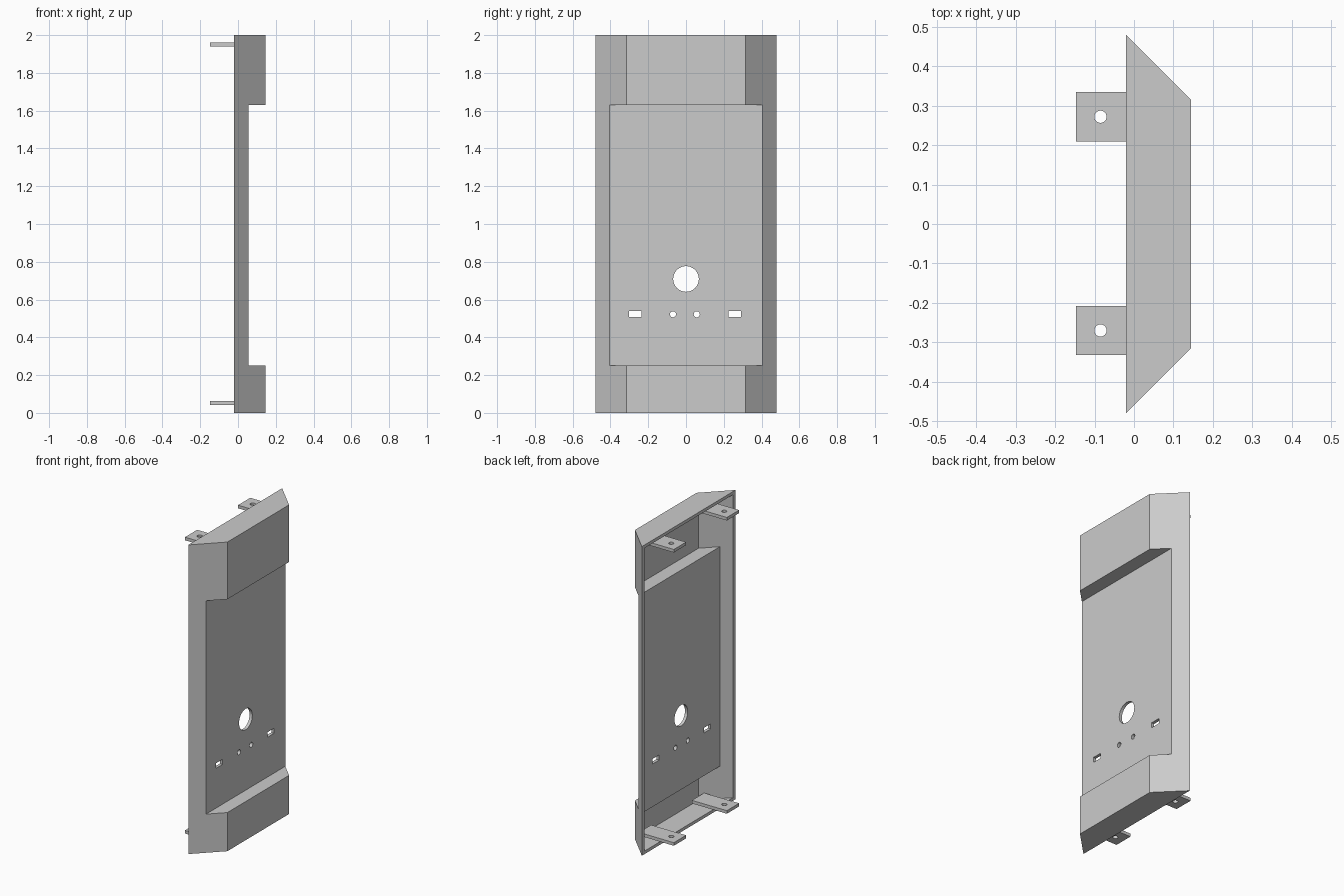
import bpy, bmesh
from mathutils import Matrix

cube = bpy.data.objects.get("Cube")
if cube:
    bpy.data.objects.remove(cube, do_unlink=True)

metal = bpy.data.materials.new("plain grey")
metal.use_nodes = True
GREY = (0.6, 0.6, 0.6, 1)
metal.diffuse_color = GREY
metal.node_tree.nodes["Principled BSDF"].inputs["Base Color"].default_value = GREY

BACK, FRONT, PANEL = -0.02, 0.145, 0.055   # x of rim, front face and recessed panel
HALF = 0.46                                # half width where x is zero
HEIGHT, LOW, HIGH = 2.0, 0.25, 1.63        # overall height and recess limits
WALL = 0.02


def finish(name, bm):
    bmesh.ops.recalc_face_normals(bm, faces=bm.faces)
    mesh = bpy.data.meshes.new(name)
    bm.to_mesh(mesh)
    bm.free()
    mesh.materials.append(metal)
    obj = bpy.data.objects.new(name, mesh)
    bpy.context.collection.objects.link(obj)
    return obj


def prism(name, outline, z0, z1):
    bm = bmesh.new()
    face = bm.faces.new([bm.verts.new((x, y, z0)) for x, y in outline])
    top = bmesh.ops.extrude_face_region(bm, geom=[face])["geom"]
    verts = [v for v in top if isinstance(v, bmesh.types.BMVert)]
    bmesh.ops.translate(bm, verts=verts, vec=(0, 0, z1 - z0))
    return finish(name, bm)


def box(name, x0, x1, y0, y1, z0, z1):
    return prism(name, [(x0, y0), (x1, y0), (x1, y1), (x0, y1)], z0, z1)


def rod(name, radius, length, centre, axis="Z"):
    bm = bmesh.new()
    turn = Matrix.Rotation(1.5707963, 4, "Y") if axis == "X" else Matrix()
    bmesh.ops.create_cone(bm, cap_ends=True, segments=32, radius1=radius, radius2=radius,
                          depth=length, matrix=Matrix.Translation(centre) @ turn)
    return finish(name, bm)


def cut(target, cutter):
    mod = target.modifiers.new("cut", "BOOLEAN")
    mod.operation, mod.solver, mod.object = "DIFFERENCE", "EXACT", cutter
    graph = bpy.context.evaluated_depsgraph_get()
    graph.update()
    mesh = bpy.data.meshes.new_from_object(target.evaluated_get(graph))
    target.modifiers.clear()
    target.data = mesh
    bpy.data.objects.remove(cutter, do_unlink=True)


def trough(name, x0, x1, half, z0, z1, panel, low, high):
    """Bevelled body with a full-width recess across its front."""
    outline = [(x0, x0 - half), (x1, x1 - half), (x1, half - x1), (x0, half - x0)]
    body = prism(name, outline, z0, z1)
    cut(body, box("recess", panel, 1, -1, 1, low, high))
    return body


# Thin-walled housing, open at the back
housing = trough("housing", BACK, FRONT, HALF, 0, HEIGHT, PANEL, LOW, HIGH)
cut(housing, trough("cavity", BACK - 0.1, FRONT - WALL, HALF - WALL * 2 ** 0.5,
                    WALL, HEIGHT - WALL, PANEL - WALL, LOW - WALL, HIGH + WALL))

# Panel openings: large round hole, two small holes, two slots
cut(housing, rod("large_hole", 0.068, 0.1, (0.045, 0, 0.709), "X"))
for y in (-0.069, 0.057):
    cut(housing, rod("small_hole", 0.016, 0.1, (0.045, y, 0.522), "X"))
for y in (-0.269, 0.257):
    cut(housing, box("slot", 0, 0.1, y - 0.033, y + 0.033, 0.507, 0.54))

# Four drilled mounting tabs reaching out of the back
for level, z in (("lower", 0.043), ("upper", 1.94)):
    for side, y in (("front", -0.27), ("rear", 0.272)):
        tab = box(f"{level}_{side}_tab", -0.147, 0.103, y - 0.0625, y + 0.0625, z, z + 0.02)
        cut(tab, rod("tab_hole", 0.0155, 0.2, (-0.085, y, z)))

# Smooth the round bores, keep every other edge crisp
bpy.ops.object.select_all(action="DESELECT")
for obj in bpy.data.objects:
    if obj.type == "MESH" and metal.name in obj.data.materials:
        obj.select_set(True)
        bpy.context.view_layer.objects.active = obj
bpy.ops.object.shade_smooth_by_angle()
